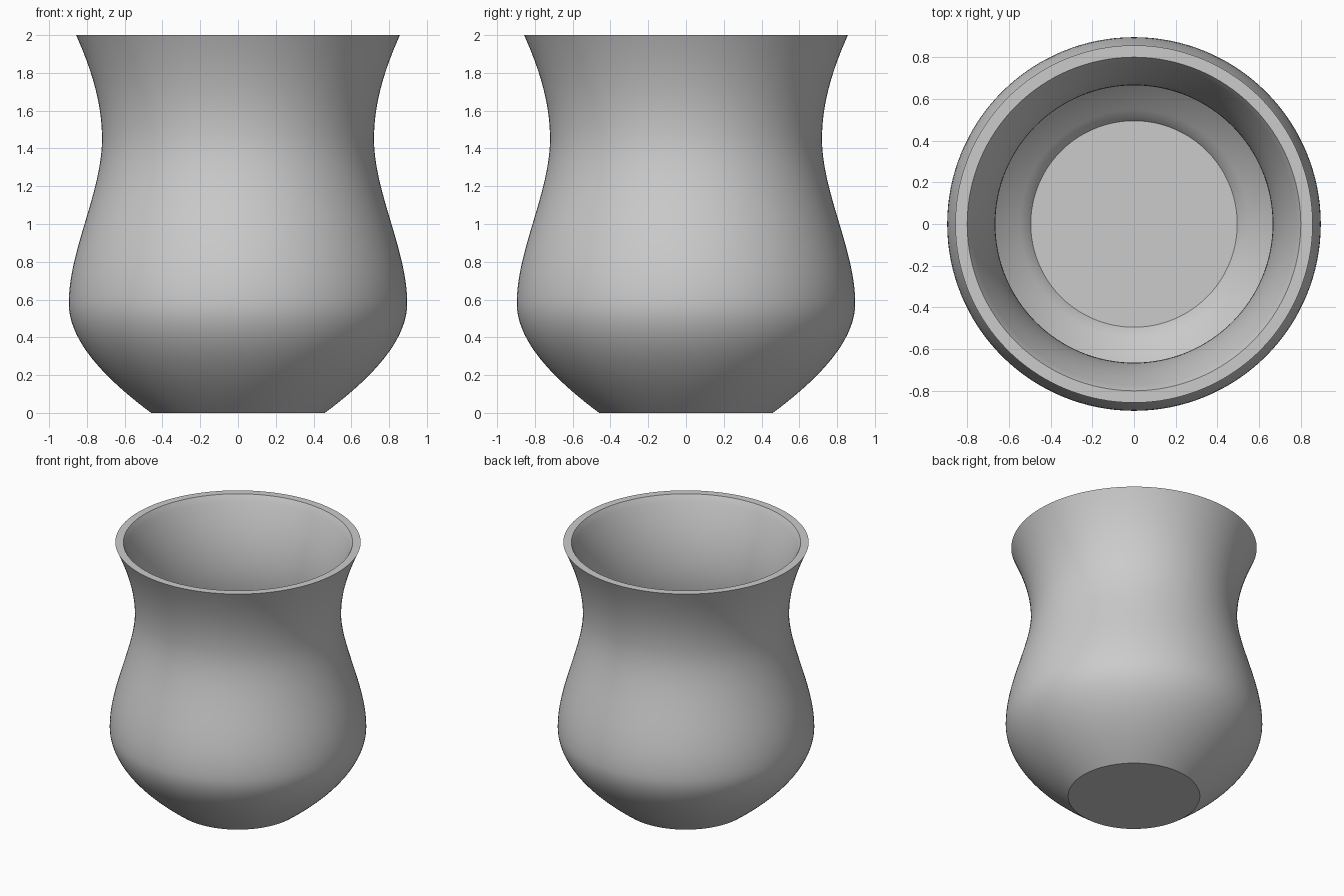
import bpy
import bmesh
import math
from mathutils import Vector
from mathutils.geometry import interpolate_bezier

cube = bpy.data.objects.get("Cube")
if cube:
    bpy.data.objects.remove(cube)

WALL = 0.055
FLOOR_Z = 0.085
STEPS = 20
SEGMENTS = 128

# One plain grey clay
clay = bpy.data.materials.new("grey_clay")
clay.use_nodes = True
grey = (0.6, 0.6, 0.6, 1.0)
clay.diffuse_color = grey
clay.node_tree.nodes["Principled BSDF"].inputs["Base Color"].default_value = grey

# Outer silhouette: belly, neck and flared lip (radius, height)
curves = [
    [(0.46, 0), (0.66, 0.15), (0.896, 0.36), (0.896, 0.58)],
    [(0.896, 0.58), (0.896, 0.86), (0.72, 1.17), (0.72, 1.45)],
    [(0.72, 1.45), (0.72, 1.66), (0.79, 1.85), (0.857, 2)],
]
outer = []
for curve in curves:
    a, b, c, d = [Vector((r, 0, z)) for r, z in curve]
    points = interpolate_bezier(a, b, c, d, STEPS + 1)
    outer += points if not outer else points[1:]

# Inner silhouette: the outer one moved inward by the wall thickness
inner = []
for i, point in enumerate(outer):
    along = (outer[min(i + 1, len(outer) - 1)] - outer[max(i - 1, 0)]).normalized()
    inner.append(point + Vector((-along.z, 0, along.x)) * WALL)
inner = [p for p in inner if FLOOR_Z + 0.01 < p.z < 1.985]
inner.insert(0, Vector((0.495, 0, FLOOR_Z)))
inner.append(Vector((0.80, 0, 2)))

# Revolve the closed wall section, from base centre to floor centre
profile = [Vector((0, 0, 0))] + outer + inner[::-1] + [Vector((0, 0, FLOOR_Z))]
bm = bmesh.new()
verts = [bm.verts.new(p) for p in profile]
edges = [bm.edges.new(pair) for pair in zip(verts, verts[1:])]
bmesh.ops.spin(bm, geom=verts + edges, cent=(0, 0, 0), axis=(0, 0, 1),
               angle=math.tau, steps=SEGMENTS, use_merge=False)
bmesh.ops.remove_doubles(bm, verts=bm.verts, dist=0.0005)
bmesh.ops.recalc_face_normals(bm, faces=bm.faces)

mesh = bpy.data.meshes.new("vase")
bm.to_mesh(mesh)
bm.free()
mesh.materials.append(clay)
vase = bpy.data.objects.new("vase", mesh)
bpy.context.collection.objects.link(vase)

# Smooth curved walls with crisp rim, base and floor edges
bpy.ops.object.select_all(action="DESELECT")
vase.select_set(True)
bpy.context.view_layer.objects.active = vase
bpy.ops.object.shade_smooth_by_angle(angle=math.radians(30))
